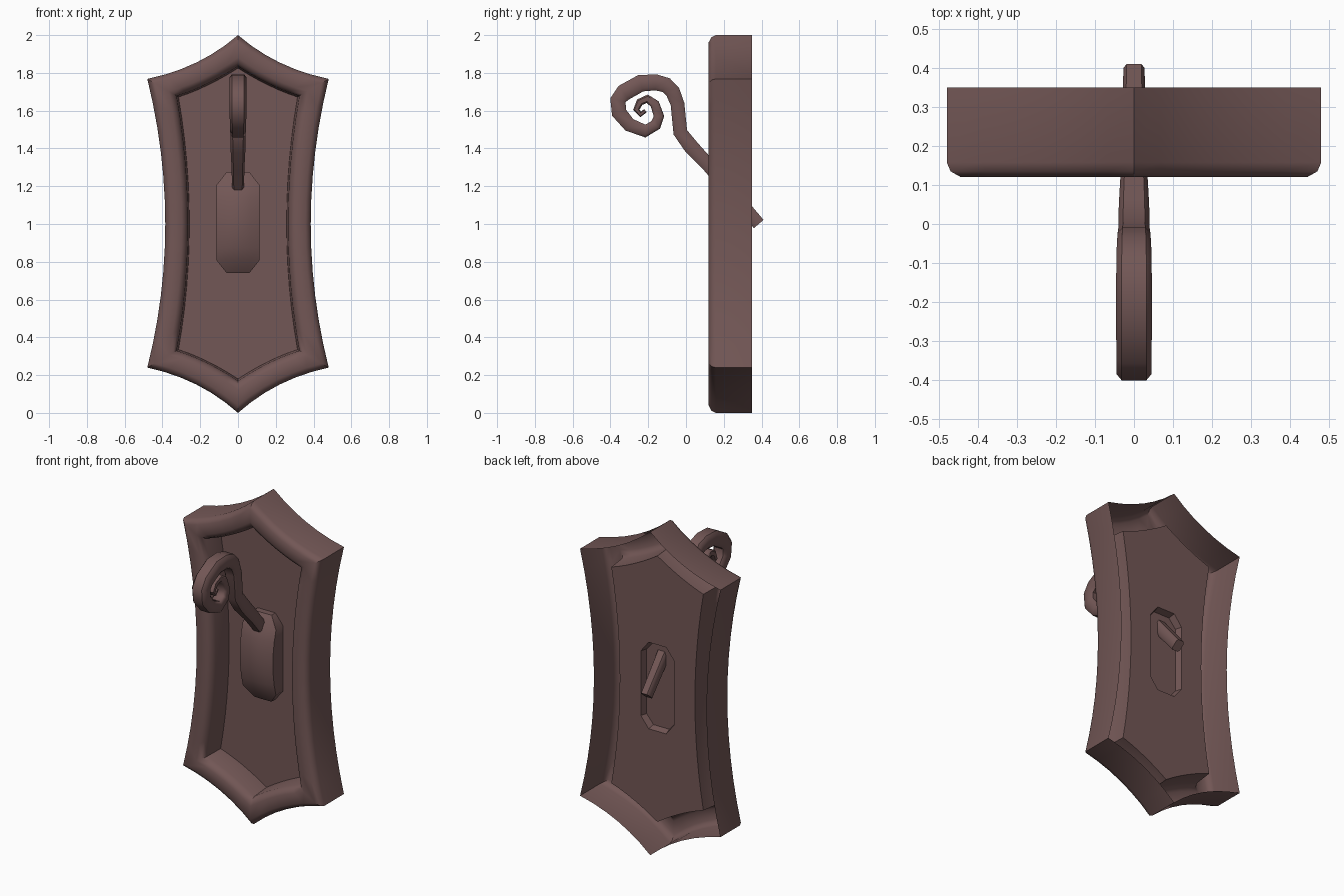
import bpy, bmesh
from mathutils import Vector

if "Cube" in bpy.data.objects:
    bpy.data.objects.remove(bpy.data.objects["Cube"])

mat = bpy.data.materials.new("brown_metal")
mat.diffuse_color = (0.17, 0.095, 0.092, 1)
mat.use_nodes = True
mat.node_tree.nodes["Principled BSDF"].inputs["Base Color"].default_value = mat.diffuse_color


def finish(name, bm, angle=0.7):
    me = bpy.data.meshes.new(name)
    bm.to_mesh(me)
    bm.free()
    ob = bpy.data.objects.new(name, me)
    bpy.context.collection.objects.link(ob)
    me.materials.append(mat)
    bpy.ops.object.select_all(action='DESELECT')
    bpy.context.view_layer.objects.active = ob
    ob.select_set(True)
    bpy.ops.object.shade_smooth_by_angle(angle=angle)
    return ob


def skin(name, rings, closed=True, cap_first=False, cap_last=False, angle=0.7):
    bm = bmesh.new()
    vs = [[bm.verts.new(p) for p in r] for r in rings]
    n = len(rings[0])
    for a, b in zip(vs, vs[1:]):
        for i in range(n if closed else n - 1):
            k = (i + 1) % n
            bm.faces.new((a[i], a[k], b[k], b[i]))
    if cap_first:
        bm.faces.new(vs[0][::-1])
    if cap_last:
        bm.faces.new(vs[-1])
    return bm if name is None else finish(name, bm, angle)


def arc(a, m, b, n):
    # quadratic curve through the midpoint m, last point left out
    a, m, b = Vector(a), Vector(m), Vector(b)
    c = 2 * m - (a + b) / 2
    return [(1-t)**2 * a + 2*t*(1-t) * c + t*t * b for t in [i / n for i in range(n)]]


def outline(top, tm, ct, waist, cb, bm_, bot):
    # counter-clockwise seen from the front
    left = arc(top, tm, ct, 6) + arc(ct, waist, cb, 12) + arc(cb, bm_, bot, 6)
    left = [Vector((-p.x, p.y)) for p in left] + [Vector(bot)]
    return left + [Vector((-p.x, p.y)) for p in left[-2:0:-1]]


# frame: hollow moulding, open at the back
outer = outline((0, 2), (.22, 1.855), (.48, 1.768), (.385, 1.0), (.48, .24), (.22, .15), (0, 0))
inner = outline((0, 1.825), (.16, 1.735), (.315, 1.672), (.257, 1.0), (.315, .335), (.16, .272), (0, .18))
profile = [(0, .35), (0, .158), (.06, .135), (.22, .12), (.68, .12),
           (.84, .132), (.94, .16), (1, .28)]
rings = []
for t, y in profile:
    rings.append([(p.x, y, p.y) for p in (o.lerp(i, t) for o, i in zip(outer, inner))])
skin("frame", rings)

# backing panel with an eight-sided opening behind the boss
ZC, HZ, HX = 1.0075, .2675, .113


def octagon(y, s=0):
    q = [(HX - s, .2), (.06 - s / 2, HZ - s)]
    q = q + [(-x, z) for x, z in q[::-1]]
    q = q + [(-x, -z) for x, z in q]
    return [(x, y, ZC + z) for x, z in q]


bm = bmesh.new()
edges = []
for loop in (rings[-1], octagon(.28)):
    vs = [bm.verts.new(p) for p in loop]
    edges += [bm.edges.new((vs[i - 1], vs[i])) for i in range(len(vs))]
bmesh.ops.triangle_fill(bm, edges=edges, use_beauty=True, normal=(0, -1, 0))
for f in bm.faces:
    if f.normal.y > 0:
        f.normal_flip()
finish("panel", bm)

# shallow recess seen from behind
skin("rear_recess", [octagon(.28)[::-1], octagon(.24, .012)[::-1]], cap_last=True, angle=.5)

# domed boss on the front of the panel
rows = []
for k in (-1, -.75, -.5, -.25, 0, .25, .5, .75, 1):
    w = .06 if abs(k) == 1 else HX
    arch = (1 - .9 * k * k) ** .5
    row = [(-w, .28, ZC + k * HZ)]
    for f in (-1, -.6, -.2, .2, .6, 1):
        x = f * w
        y = .28 - (.1 + .025 * (1 - (x / HX) ** 2)) * arch
        row.append((x, y, ZC + k * HZ))
    row.append((w, .28, ZC + k * HZ))
    rows.append(row)
skin("boss", rows, closed=False, cap_first=True, cap_last=True)

# scroll hook: y, z, thickness, half width along x
path = [(.385, 1.0, .067, .027), (.12, 1.31, .072, .034), (.03, 1.405, .08, .039),
        (-.03, 1.485, .075, .04), (-.045, 1.635, .073, .042), (-.07, 1.7, .078, .044),
        (-.105, 1.735, .082, .045), (-.16, 1.75, .085, .046), (-.24, 1.745, .09, .046),
        (-.33, 1.695, .09, .045), (-.36, 1.655, .084, .045), (-.355, 1.59, .08, .044),
        (-.3, 1.525, .073, .043), (-.215, 1.492, .068, .04), (-.16, 1.525, .06, .037),
        (-.143, 1.57, .055, .035), (-.165, 1.635, .05, .033), (-.205, 1.663, .045, .03),
        (-.245, 1.645, .04, .027), (-.263, 1.605, .034, .024), (-.24, 1.58, .028, .02),
        (-.215, 1.6, .022, .016)]
section = [(1, .6), (.7, 1), (-.7, 1), (-1, .6), (-1, -.6), (-.7, -1), (.7, -1), (1, -.6)]
rings = []
for i, (y, z, th, w) in enumerate(path):
    a, b = path[max(i - 1, 0)], path[min(i + 1, len(path) - 1)]
    d = (Vector(b[:2]) - Vector(a[:2])).normalized()
    rings.append([(u * w, y - d.y * v * th / 2, z + d.x * v * th / 2) for u, v in section])
bm = skin(None, rings, cap_first=True, cap_last=True)
bmesh.ops.recalc_face_normals(bm, faces=bm.faces)
finish("hook", bm, .8)
